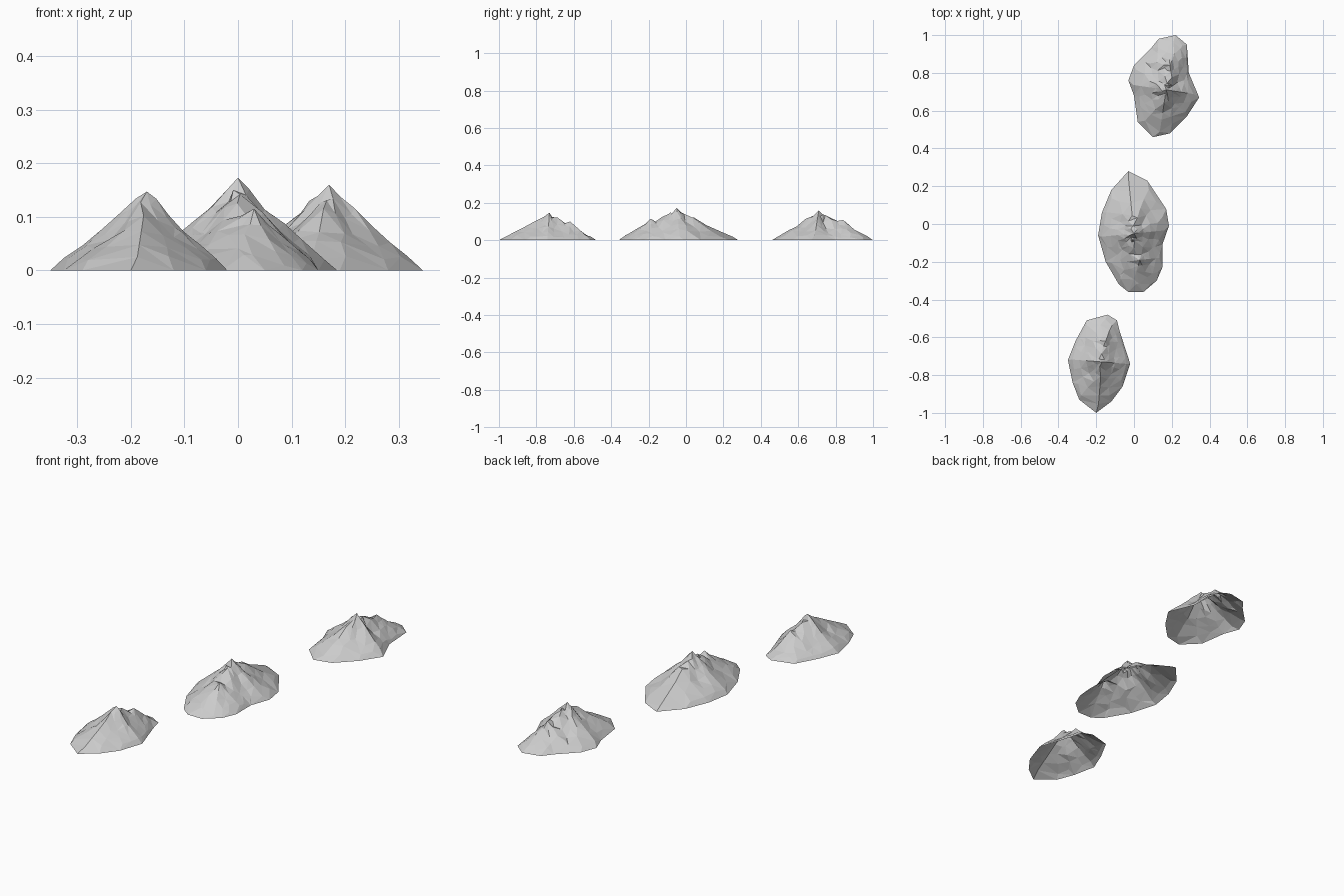
import bpy, math, random
from mathutils import Vector
from mathutils.geometry import delaunay_2d_cdt

if "Cube" in bpy.data.objects:
    bpy.data.objects.remove(bpy.data.objects["Cube"])

random.seed(4)
rock = bpy.data.materials.new("grey_rock")
rock.diffuse_color = (0.6, 0.6, 0.6, 1)
rock.use_nodes = True
rock.node_tree.nodes["Principled BSDF"].inputs["Base Color"].default_value = rock.diffuse_color

# Slope shape: (distance from summit 0..1, height 1..0)
SLOPE = [(0, 1), (.12, .83), (.25, .68), (.47, .46), (.78, .21), (.9, .13), (1, 0)]


def slope(t):
    for (a, ha), (b, hb) in zip(SLOPE, SLOPE[1:]):
        if t <= b:
            return ha + (hb - ha) * (t - a) / (b - a)
    return 0.0


def reach(outline, c, ang):
    """Distance from c to the foot outline in one direction."""
    d = Vector((math.cos(ang), math.sin(ang)))
    best = 0
    for p, q in zip(outline, outline[1:] + outline[:1]):
        e, w = q - p, p - c
        det = d.cross(e)
        if abs(det) > 1e-9:
            s, u = w.cross(e) / det, w.cross(d) / det
            if s > 0 and -1e-6 <= u <= 1 + 1e-6:
                best = max(best, s)
    return best


def cone_height(outline, peak, p, cap, turn):
    """Height of a ridged cone around a peak, reaching down to the outline."""
    c = Vector(peak[:2])
    d = p - c
    if d.length < 1e-6:
        return peak[2]
    ang = math.atan2(d.y, d.x)
    t = min(1, d.length / min(cap, reach(outline, c, ang)))
    ridge = abs(math.cos(2 * (ang - turn))) - 0.6
    return peak[2] * slope(t) * (1 + 0.22 * ridge * math.sin(math.pi * t))


def mountain(name, foot, peak, side_peak, turn):
    outline = [Vector(p) for p in foot]
    main, side = Vector(peak[:2]), Vector(side_peak[:2])
    pts = list(outline)
    # Rings of points around both summits
    for c, cap, rings, spokes in ((main, 9, (.12, .28, .48, .68, .88), 16),
                                  (side, .15, (.2, .45, .7, .9), 10)):
        pts.append(c)
        for k, r in enumerate(rings):
            for i in range(spokes):
                ang = turn + 2 * math.pi * i / spokes
                if i % 4:
                    ang += random.uniform(-.1, .1)
                rad = min(cap, reach(outline, c, ang)) * r * random.uniform(.95, 1.05)
                p = c + Vector((math.cos(ang), math.sin(ang))) * rad
                if c is main and (p - side).length < .09:
                    continue
                if min((p - q).length for q in pts) > .012:
                    pts.append(p)
    n = len(outline)
    flat, _, faces, *_ = delaunay_2d_cdt(pts, [(i, (i + 1) % n) for i in range(n)],
                                         [], 1, 1e-5)
    verts = []
    for p in flat:
        if min((p - q).length for q in outline) < 1e-4:
            z = 0
        else:
            z = max(cone_height(outline, peak, p, 9, turn),
                    cone_height(outline, side_peak, p, .18, turn))
            if min((p - main).length, (p - side).length) > 1e-4:
                z *= random.uniform(.94, 1.06)
        verts.append((p.x, p.y, z))
    mesh = bpy.data.meshes.new(name)
    mesh.from_pydata(verts, [], faces)
    mesh.materials.append(rock)
    mesh.update()
    if sum(f.normal.z for f in mesh.polygons) < 0:
        mesh.flip_normals()
    bpy.context.collection.objects.link(bpy.data.objects.new(name, mesh))


mountain("back_mountain",
         [(.22, 1), (.28, .95), (.29, .8), (.345, .67), (.28, .57), (.19, .48), (.1, .46),
          (.02, .54), (0, .68), (-.03, .76), (0, .84), (.09, .93), (.13, .98)],
         (.17, .71, .16), (.19, .84, .108), -.15)
mountain("middle_mountain",
         [(-.03, .28), (.07, .23), (.17, .08), (.185, -.01), (.15, -.11), (.15, -.23),
          (.12, -.3), (.05, -.36), (-.03, -.36), (-.08, -.32), (-.15, -.2), (-.19, -.06),
          (-.17, .06), (-.12, .18)],
         (0, -.05, .173), (.03, -.19, .115), .1)
mountain("front_mountain",
         [(-.14, -.48), (-.09, -.51), (-.075, -.57), (-.02, -.74), (-.06, -.86),
          (-.12, -.94), (-.2, -1), (-.29, -.93), (-.325, -.84), (-.35, -.72),
          (-.31, -.62), (-.25, -.51)],
         (-.17, -.73, .147), (-.15, -.62, .1), -.08)
